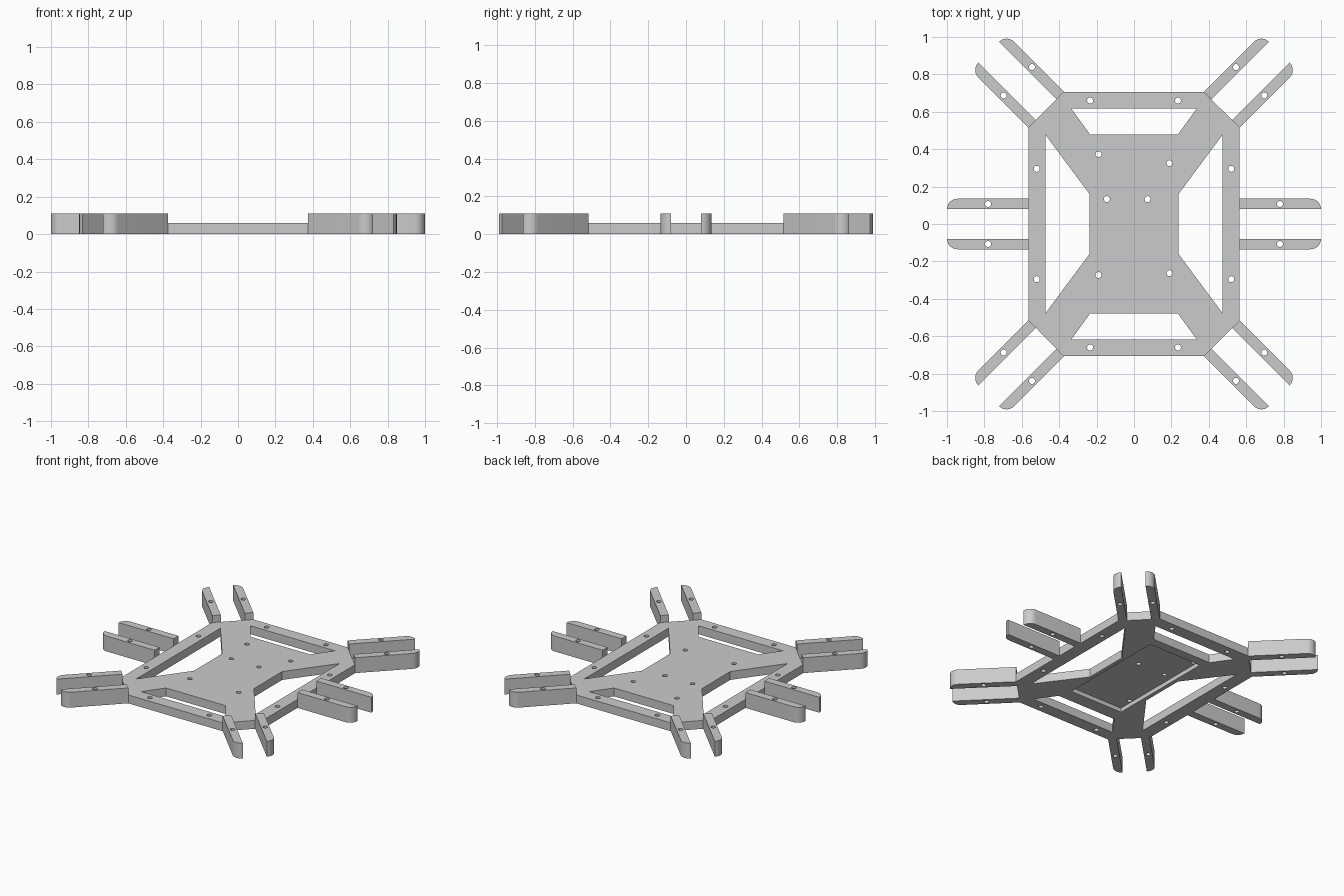
import bpy, bmesh
from math import pi, cos, sin
from mathutils import Matrix, Vector

cube = bpy.data.objects.get("Cube")
if cube:
    bpy.data.objects.remove(cube, do_unlink=True)

PLATE_H, ARM_H, HOLE_R = 0.06, 0.11, 0.016

grey = bpy.data.materials.new("light grey plastic")
grey.use_nodes = True
grey.diffuse_color = (0.6, 0.6, 0.6, 1)
grey.node_tree.nodes["Principled BSDF"].inputs["Base Color"].default_value = (0.6, 0.6, 0.6, 1)


def prisms(name, outlines, z0, z1):
    """One object holding an upright prism for each outline."""
    bm = bmesh.new()
    for pts in outlines:
        face = bm.faces.new([bm.verts.new((x, y, z0)) for x, y in pts])
        top = bmesh.ops.extrude_face_region(bm, geom=[face])["geom"]
        bmesh.ops.translate(bm, vec=(0, 0, z1 - z0),
                            verts=[v for v in top if isinstance(v, bmesh.types.BMVert)])
    bmesh.ops.recalc_face_normals(bm, faces=bm.faces)
    mesh = bpy.data.meshes.new(name)
    bm.to_mesh(mesh)
    bm.free()
    mesh.materials.append(grey)
    ob = bpy.data.objects.new(name, mesh)
    bpy.context.collection.objects.link(ob)
    return ob


def circle(x, y, r=HOLE_R, n=24):
    return [(x + r * cos(2 * pi * i / n), y + r * sin(2 * pi * i / n)) for i in range(n)]


def flip(pts, sx, sy):
    return [(x * sx, y * sy) for x, y in pts]


def cut(ob, outlines, z0, z1):
    """Subtract prisms from an object and keep the finished mesh."""
    cutter = prisms("cutter", outlines, z0, z1)
    cutter.hide_render = True
    mod = ob.modifiers.new("cut", "BOOLEAN")
    mod.operation, mod.solver, mod.object = "DIFFERENCE", "EXACT", cutter
    bpy.context.view_layer.update()
    done = bpy.data.meshes.new_from_object(ob.evaluated_get(bpy.context.evaluated_depsgraph_get()))
    ob.modifiers.clear()
    ob.data = done
    bpy.data.objects.remove(cutter, do_unlink=True)


def smooth(ob):
    bpy.ops.object.select_all(action="DESELECT")
    ob.select_set(True)
    bpy.context.view_layer.objects.active = ob
    bpy.ops.object.shade_smooth_by_angle(angle=pi / 6)


# Octagonal base plate
W, L, CX, CY = 0.565, 0.707, 0.373, 0.515
frame = prisms("base_frame", [[(W, -CY), (W, CY), (CX, L), (-CX, L),
                               (-W, CY), (-W, -CY), (-CX, -L), (CX, -L)]], 0, PLATE_H)

# Windows between the rim and the waisted centre
end_window = [(-0.335, 0.617), (0.335, 0.617), (0.235, 0.479), (-0.235, 0.479)]
side_window = [(0.472, 0.475), (0.472, -0.475), (0.238, -0.16), (0.238, 0.16)]
windows = [flip(end_window, 1, s) for s in (1, -1)] + [flip(side_window, s, 1) for s in (1, -1)]

# Rim holes and circuit board mounting holes
rim = [circle(x * sx, y * sy) for x, y in ((0.235, 0.66), (0.52, 0.295))
       for sx in (1, -1) for sy in (1, -1)]
board = [circle(x, y) for x, y in ((-0.19, 0.373), (0.19, 0.325), (-0.145, 0.133),
                                   (0.073, 0.133), (-0.19, -0.273), (0.19, -0.263))]

# Shallow board pocket underneath, then all through cuts
cut(frame, [[(-0.21, -0.382), (0.21, -0.382), (0.21, 0.413), (-0.21, 0.413)]], -0.03, 0.03)
cut(frame, windows + rim + board, -0.1, 0.2)
smooth(frame)

# Arm bracket: bar along +x with its outer tip corner rounded
LEN, INNER, OUTER = 0.435, 0.079, 0.135
R = OUTER - INNER
tip = [(LEN - R + R * cos(a), INNER + R * sin(a)) for a in (pi / 2 * i / 10 for i in range(11))]
bar = [(0, INNER)] + tip + [(0, OUTER)]

# Mounting places: both sides and the four cut corners
mx, my = (W + CX) / 2, (L + CY) / 2
places = [("left", W, 0, 0), ("back_left", mx, my, pi / 4), ("back_right", -mx, my, pi * 3 / 4),
          ("right", -W, 0, pi), ("front_right", -mx, -my, pi * 5 / 4),
          ("front_left", mx, -my, -pi / 4)]
for place, x, y, angle in places:
    for side in (1, -1):
        arm = prisms(f"{place}_arm_{'a' if side > 0 else 'b'}", [flip(bar, 1, side)], 0, ARM_H)
        cut(arm, [circle(0.215, 0.107 * side)], -0.1, 0.2)
        arm.data.transform(Matrix.Translation(Vector((x, y, 0))) @ Matrix.Rotation(angle, 4, "Z"))
        smooth(arm)
